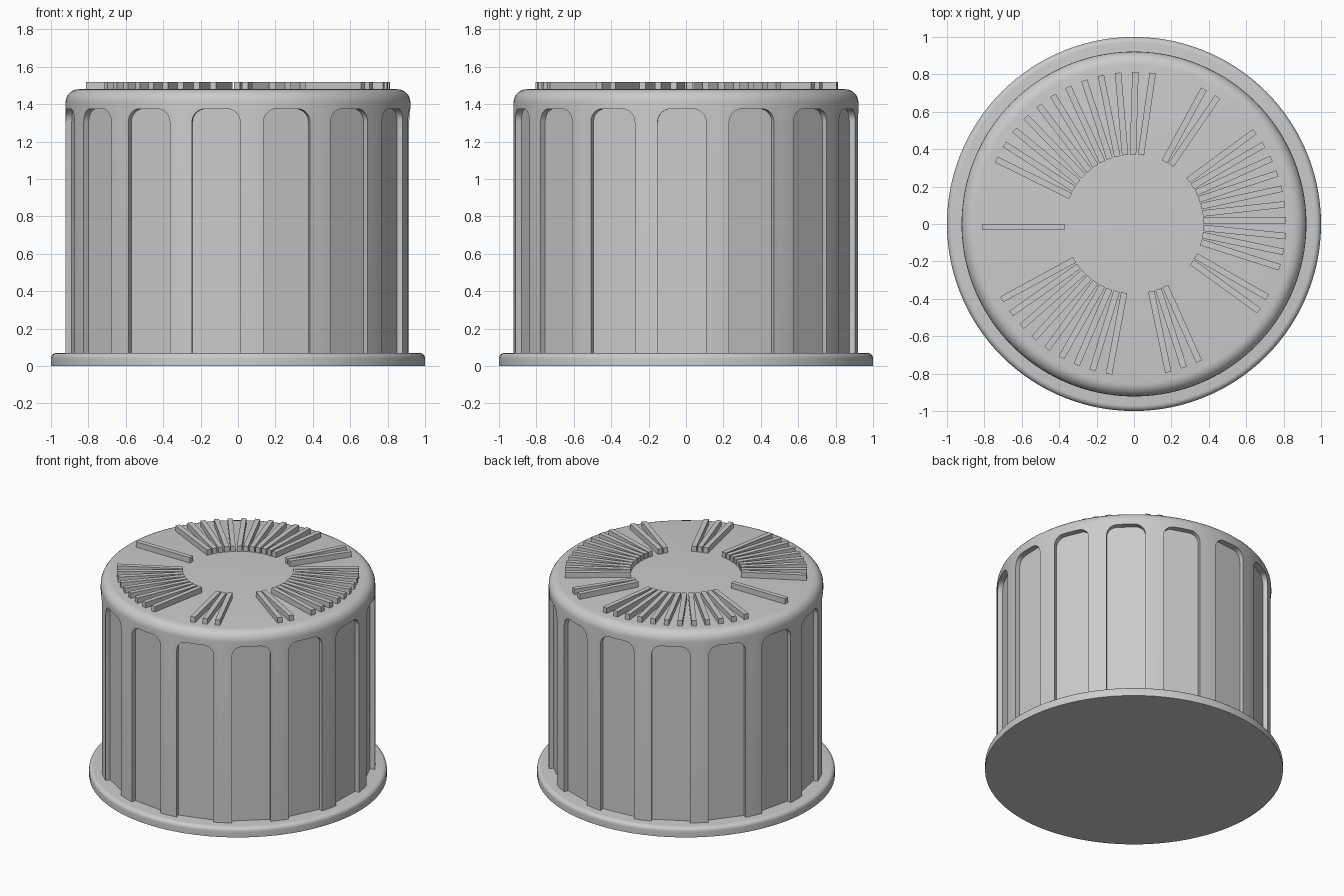
import bpy, bmesh
from math import sin, cos, pi, radians
from mathutils import Matrix

cube = bpy.data.objects.get("Cube")
if cube:
    bpy.data.objects.remove(cube, do_unlink=True)

grey = bpy.data.materials.new("light_grey")
grey.use_nodes = True
grey.diffuse_color = (0.6, 0.6, 0.6, 1)
grey.node_tree.nodes["Principled BSDF"].inputs["Base Color"].default_value = (0.6, 0.6, 0.6, 1)


def make_object(name, bm):
    bmesh.ops.recalc_face_normals(bm, faces=bm.faces)
    mesh = bpy.data.meshes.new(name)
    bm.to_mesh(mesh)
    bm.free()
    obj = bpy.data.objects.new(name, mesh)
    bpy.context.collection.objects.link(obj)
    mesh.materials.append(grey)
    return obj


def select(obj):
    bpy.ops.object.select_all(action='DESELECT')
    obj.select_set(True)
    bpy.context.view_layer.objects.active = obj


def rounded_disc(name, radius, bottom, top, fillet, segments=120, steps=6):
    """Closed cylinder with a rounded upper edge."""
    profile = [(radius, bottom)]
    for i in range(steps + 1):
        a = pi / 2 * i / steps
        profile.append((radius - fillet + fillet * cos(a), top - fillet + fillet * sin(a)))
    bm = bmesh.new()
    rings = [[bm.verts.new((r * cos(2 * pi * k / segments), r * sin(2 * pi * k / segments), z))
              for k in range(segments)] for r, z in profile]
    for low, high in zip(rings, rings[1:]):
        for k in range(segments):
            n = (k + 1) % segments
            bm.faces.new((low[k], low[n], high[n], high[k]))
    bm.faces.new(rings[0])
    bm.faces.new(rings[-1])
    return make_object(name, bm)


# Flange and main body
flange = rounded_disc("base_flange", 1.0, 0, 0.07, 0.03)
body = rounded_disc("cap_body", 0.922, 0.04, 1.48, 0.07)

# Recessed grip panels: round-topped cutters around the wall
half, top, corner, floor = 0.13, 1.375, 0.07, 0.88
outline = [(-half, 0.02), (half, 0.02)]
for side, start in ((1, 0), (-1, 90)):
    for i in range(7):
        a = radians(start + 15 * i)
        outline.append((side * (half - corner) + corner * cos(a), top - corner + corner * sin(a)))
bm = bmesh.new()
for k in range(15):
    turn = Matrix.Rotation(radians(-1.4 + 24 * k), 4, 'Z')
    inner = [bm.verts.new((floor, y, z)) for y, z in outline]
    face = bm.faces.new(inner)
    out = bmesh.ops.extrude_face_region(bm, geom=[face])
    outer = [v for v in out["geom"] if isinstance(v, bmesh.types.BMVert)]
    bmesh.ops.translate(bm, verts=outer, vec=(0.2, 0, 0))
    bmesh.ops.transform(bm, matrix=turn, verts=inner + outer)
cutter = make_object("panel_cutter", bm)
cutter.hide_render = True

select(body)
cut = body.modifiers.new("grip_panels", 'BOOLEAN')
cut.operation, cut.solver, cut.object = 'DIFFERENCE', 'EXACT', cutter
bpy.ops.object.modifier_apply(modifier=cut.name)
bpy.data.objects.remove(cutter, do_unlink=True)

for obj in (flange, body):
    select(obj)
    bpy.ops.object.shade_smooth_by_angle(angle=radians(30))

# Raised radial ticks on the top: (first angle, last angle, count)
groups = [(-17.7, 36.3, 10), (-35.9, -29.9, 2), (55.5, 61.5, 2), (81.8, 153.8, 12),
          (180, 180, 1), (208.6, 259.4, 9), (281.9, 294.2, 3)]
bm = bmesh.new()
for first, last, count in groups:
    for i in range(count):
        angle = first + (last - first) * i / max(count - 1, 1)
        place = (Matrix.Rotation(radians(angle), 4, 'Z')
                 @ Matrix.Translation((0.592, 0.016, 1.495))
                 @ Matrix.Diagonal((0.442, 0.034, 0.05, 1)))
        bmesh.ops.create_cube(bm, size=1, matrix=place)
make_object("top_ticks", bm)
